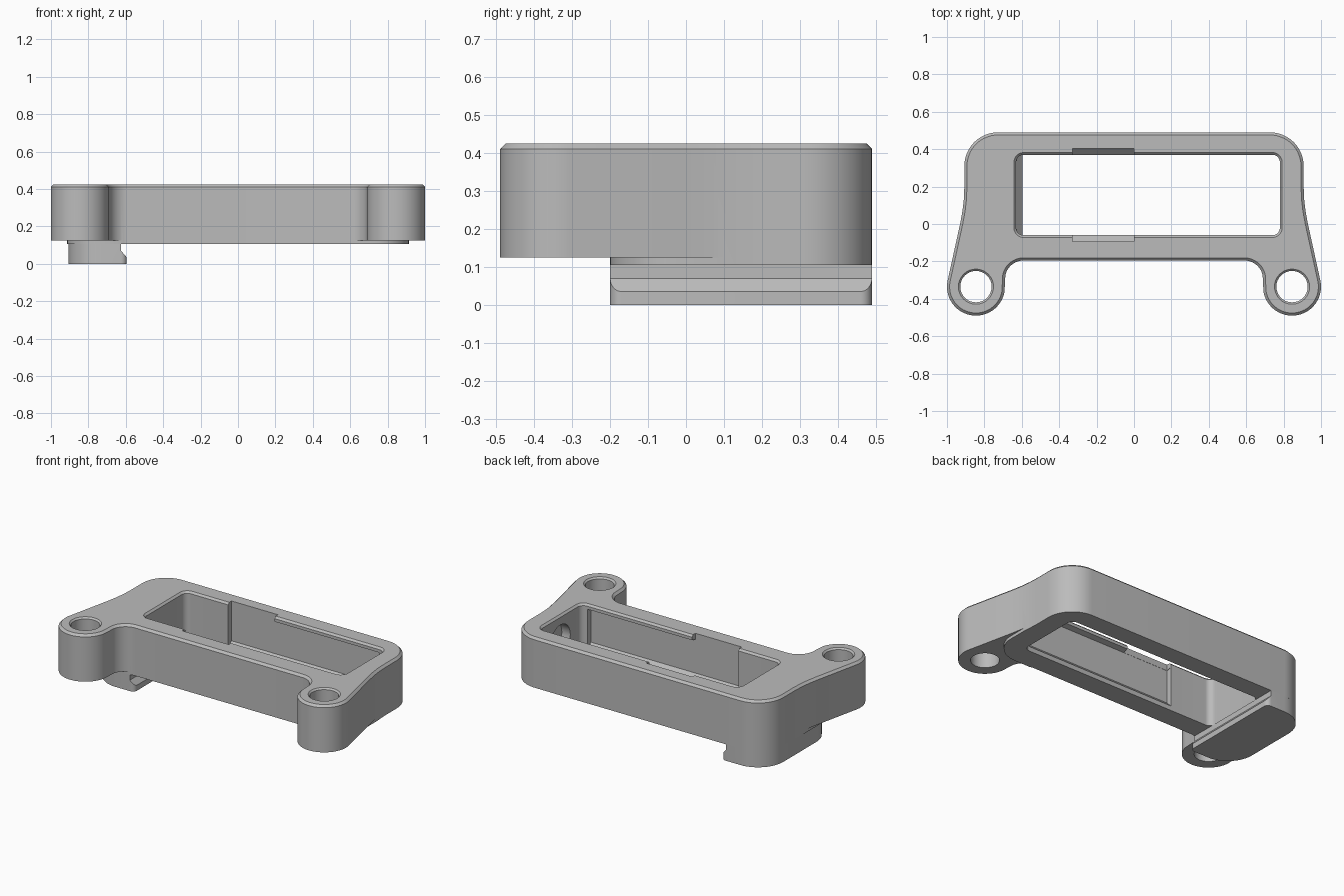
import bpy, bmesh
from math import cos, sin, radians
from mathutils import Vector

if "Cube" in bpy.data.objects:
    bpy.data.objects.remove(bpy.data.objects["Cube"], do_unlink=True)

grey = bpy.data.materials.new("plain grey")
grey.use_nodes = True
grey.diffuse_color = (0.5, 0.5, 0.5, 1)
grey.node_tree.nodes["Principled BSDF"].inputs["Base Color"].default_value = (0.5, 0.5, 0.5, 1)


def arc(cx, cy, r, start, end, steps=12):
    angles = [radians(start + (end - start) * i / steps) for i in range(steps + 1)]
    return [(cx + r * cos(a), cy + r * sin(a)) for a in angles]


def rounded_rect(x0, x1, y0, y1, r_left, r_right):
    return (arc(x0 + r_left, y0 + r_left, r_left, 180, 270)
            + arc(x1 - r_right, y0 + r_right, r_right, 270, 360)
            + arc(x1 - r_right, y1 - r_right, r_right, 0, 90)
            + arc(x0 + r_left, y1 - r_left, r_left, 90, 180))


def grow(points, amount):
    """Offset a counter-clockwise outline outwards."""
    pts = [Vector(p) for p in points]
    result = []
    for i, p in enumerate(pts):
        a = (p - pts[i - 1]).normalized()
        b = (pts[(i + 1) % len(pts)] - p).normalized()
        na, nb = Vector((a.y, -a.x)), Vector((b.y, -b.x))
        n = (na + nb).normalized()
        result.append(p + n * amount / n.dot(na))
    return result


def loft(name, outline, levels, axis="z"):
    """Solid through the outline at each (position, offset) along an axis."""
    place = {"x": lambda u, v, w: (w, u, v),
             "y": lambda u, v, w: (u, w, v),
             "z": lambda u, v, w: (u, v, w)}[axis]
    bm = bmesh.new()
    rings = []
    for w, offset in levels:
        pts = grow(outline, offset) if offset else outline
        rings.append([bm.verts.new(place(p[0], p[1], w)) for p in pts])
    n = len(outline)
    for low, high in zip(rings, rings[1:]):
        for i in range(n):
            j = (i + 1) % n
            bm.faces.new((low[i], low[j], high[j], high[i]))
    bm.faces.new(rings[0][::-1])
    bm.faces.new(rings[-1])
    bmesh.ops.recalc_face_normals(bm, faces=bm.faces)
    mesh = bpy.data.meshes.new(name)
    bm.to_mesh(mesh)
    bm.free()
    mesh.materials.append(grey)
    obj = bpy.data.objects.new(name, mesh)
    bpy.context.collection.objects.link(obj)
    return obj


def select(obj):
    bpy.ops.object.select_all(action="DESELECT")
    obj.select_set(True)
    bpy.context.view_layer.objects.active = obj


def cut(obj, cutter):
    cutter.hide_render = True
    select(obj)
    mod = obj.modifiers.new("cut", "BOOLEAN")
    mod.operation = "DIFFERENCE"
    mod.solver = "EXACT"
    mod.object = cutter
    bpy.ops.object.modifier_apply(modifier=mod.name)
    bpy.data.objects.remove(cutter, do_unlink=True)


TOP, BOTTOM, EAR_BOTTOM = 0.425, 0.105, 0.125
EAR_X, EAR_Y = 0.845, -0.335

# Frame body with two mounting ears and a chamfered top rim
half = (arc(0.59, -0.295, 0.1, 90, 12)
        + arc(EAR_X, EAR_Y, 0.155, 190, 370, 28)
        + [(0.93, 0.0), (0.917, 0.07), (0.91, 0.13), (0.907, 0.2)]
        + arc(0.727, 0.31, 0.18, 0, 90, 16))
outline = half + [(-x, y) for x, y in reversed(half)]
frame = loft("frame_body", outline,
             [(BOTTOM, 0), (TOP - 0.014, 0), (TOP, -0.014)])

# Ear undersides sit higher than the frame underside; screw holes go through
for side in (1, -1):
    step = ([(0.5, -0.2)] + arc(0.733, -0.02, 0.18, 270, 360)
            + [(0.913, 0.2), (1.1, 0.2), (1.1, -0.6), (0.5, -0.6)])
    cut(frame, loft("ear_step", [(side * x, y) for x, y in step],
                    [(0, 0), (EAR_BOTTOM, 0)]))
    hole = arc(side * EAR_X, EAR_Y, 0.084, 0, 348.75, 31)
    cut(frame, loft("screw_hole", hole,
                    [(0, 0), (TOP - 0.01, 0), (TOP + 0.01, 0.02)]))

# Main window with a chamfered rim
window = rounded_rect(-0.63, 0.78, -0.06, 0.37, 0.04, 0.04)
cut(frame, loft("window", window,
                [(0, 0), (TOP - 0.012, 0), (TOP + 0.01, 0.022)]))

# Side channels in the long walls, under a lip, with an entry notch
low, high = -0.095, 0.405
channel = [(-0.055, 0.13), (0.365, 0.13), (high, 0.17), (high, 0.385),
           (0.365, 0.395), (-0.055, 0.395), (low, 0.385), (low, 0.17)]
cut(frame, loft("channel", channel, [(-0.33, 0), (0.74, 0)], "x"))
notch = [(low + 0.001, 0.3), (high - 0.001, 0.3), (high - 0.001, 0.5), (low + 0.001, 0.5)]
cut(frame, loft("entry_notch", notch, [(-0.329, 0), (0, 0)], "x"))

# Round pocket in the end wall
pocket = arc(0.155, 0.265, 0.1, 0, 348.75, 31)
cut(frame, loft("end_pocket", pocket, [(0.6, 0), (0.84, 0)], "x"))

# Foot with a sloped hook edge
foot = loft("foot", rounded_rect(-0.907, -0.595, -0.2, 0.49, 0.18, 0.03),
            [(0, 0), (BOTTOM, 0)])
hook = [(-0.625, 0.2), (-0.625, 0.07), (-0.565, 0), (-0.5, 0), (-0.5, 0.2)]
cut(foot, loft("hook_cut", hook, [(-0.5, 0), (0.8, 0)], "y"))

for part in (frame, foot):
    select(part)
    bpy.ops.object.shade_smooth_by_angle(angle=radians(30))
